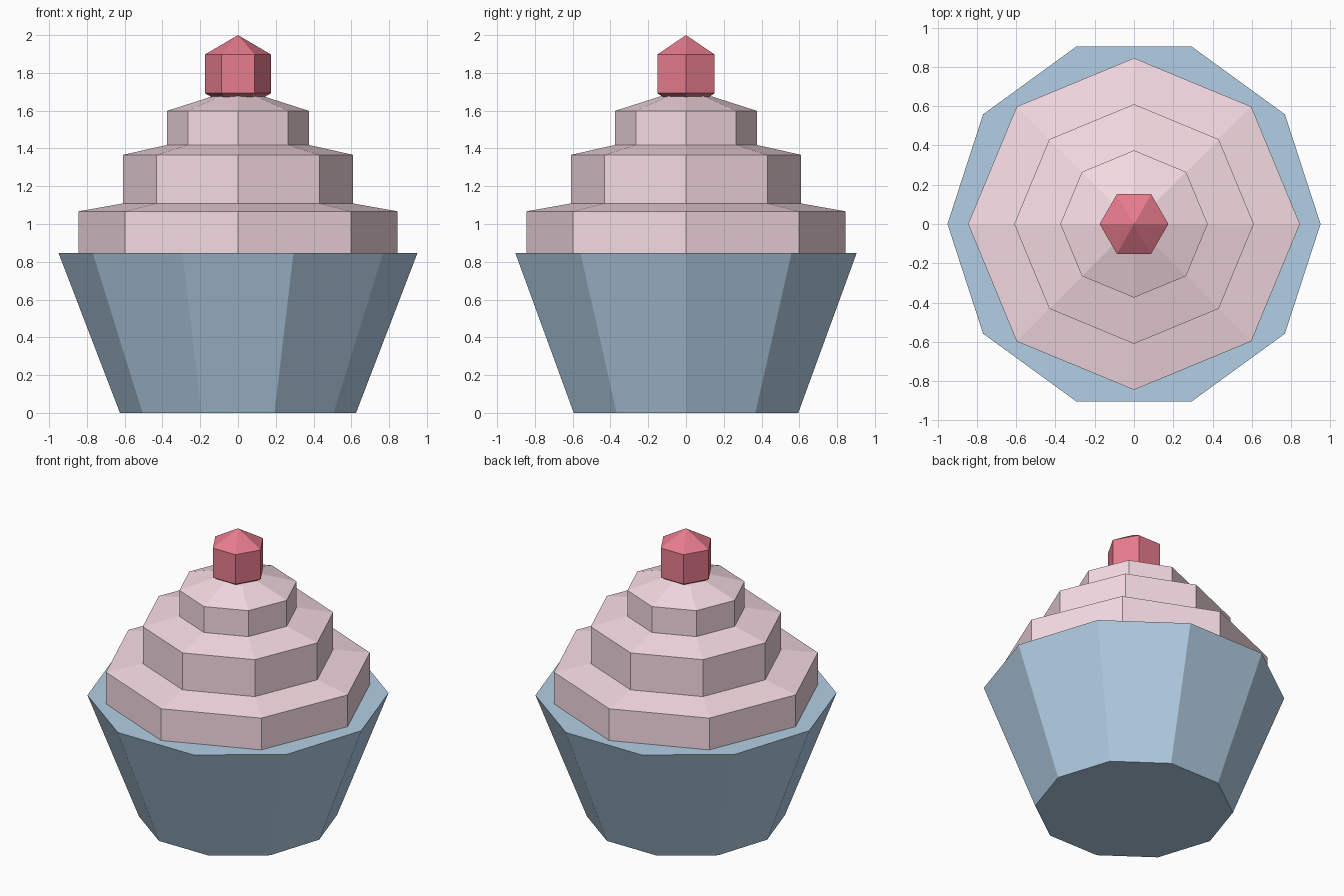
import bpy
import bmesh
from math import cos, sin, tau

if "Cube" in bpy.data.objects:
    bpy.data.objects.remove(bpy.data.objects["Cube"])


def material(name, rgb):
    mat = bpy.data.materials.new(name)
    mat.diffuse_color = (*rgb, 1)
    mat.use_nodes = True
    mat.node_tree.nodes["Principled BSDF"].inputs["Base Color"].default_value = mat.diffuse_color
    return mat


def lathe(name, profile, sides, mat):
    """Revolve (radius, z) points, listed bottom to top, into a closed faceted solid."""
    bm = bmesh.new()
    rings = []
    for r, z in profile:
        if r == 0:
            rings.append([bm.verts.new((0, 0, z))] * sides)
        else:
            rings.append([bm.verts.new((r * cos(tau * i / sides), r * sin(tau * i / sides), z))
                          for i in range(sides)])
    for low, high in zip(rings, rings[1:]):
        for i in range(sides):
            j = (i + 1) % sides
            bm.faces.new(dict.fromkeys((low[i], low[j], high[j], high[i])))
    # flat caps where the profile does not end in a point
    if profile[0][0]:
        bm.faces.new(rings[0][::-1])
    if profile[-1][0]:
        bm.faces.new(rings[-1])
    bmesh.ops.recalc_face_normals(bm, faces=bm.faces)
    mesh = bpy.data.meshes.new(name)
    bm.to_mesh(mesh)
    bm.free()
    mesh.materials.append(mat)
    obj = bpy.data.objects.new(name, mesh)
    bpy.context.collection.objects.link(obj)
    return obj


def low_poly_ball(name, r, z, h, sides, mat):
    """Three-band ball: straight sides with a shallow point above and below."""
    return lathe(name, [(0, z - h), (r, z - h / 2), (r, z + h / 2), (0, z + h)], sides, mat)


blue = material("wrapper_blue", (0.45, 0.62, 0.78))
pink = material("frosting_pink", (0.92, 0.71, 0.77))
red = material("cherry_red", (0.80, 0.20, 0.27))

# Flared paper wrapper
lathe("wrapper", [(0.625, 0), (0.95, 0.846)], 10, blue)

# Stacked frosting swirls
tiers = [(0.845, 0.917, 0.30), (0.61, 1.23, 0.272), (0.375, 1.479, 0.24)]
for n, (r, z, h) in enumerate(tiers, 1):
    low_poly_ball(f"frosting_tier_{n}", r, z, h, 8, pink)

# Cherry on top
low_poly_ball("cherry", 0.175, 1.795, 0.205, 6, red)
